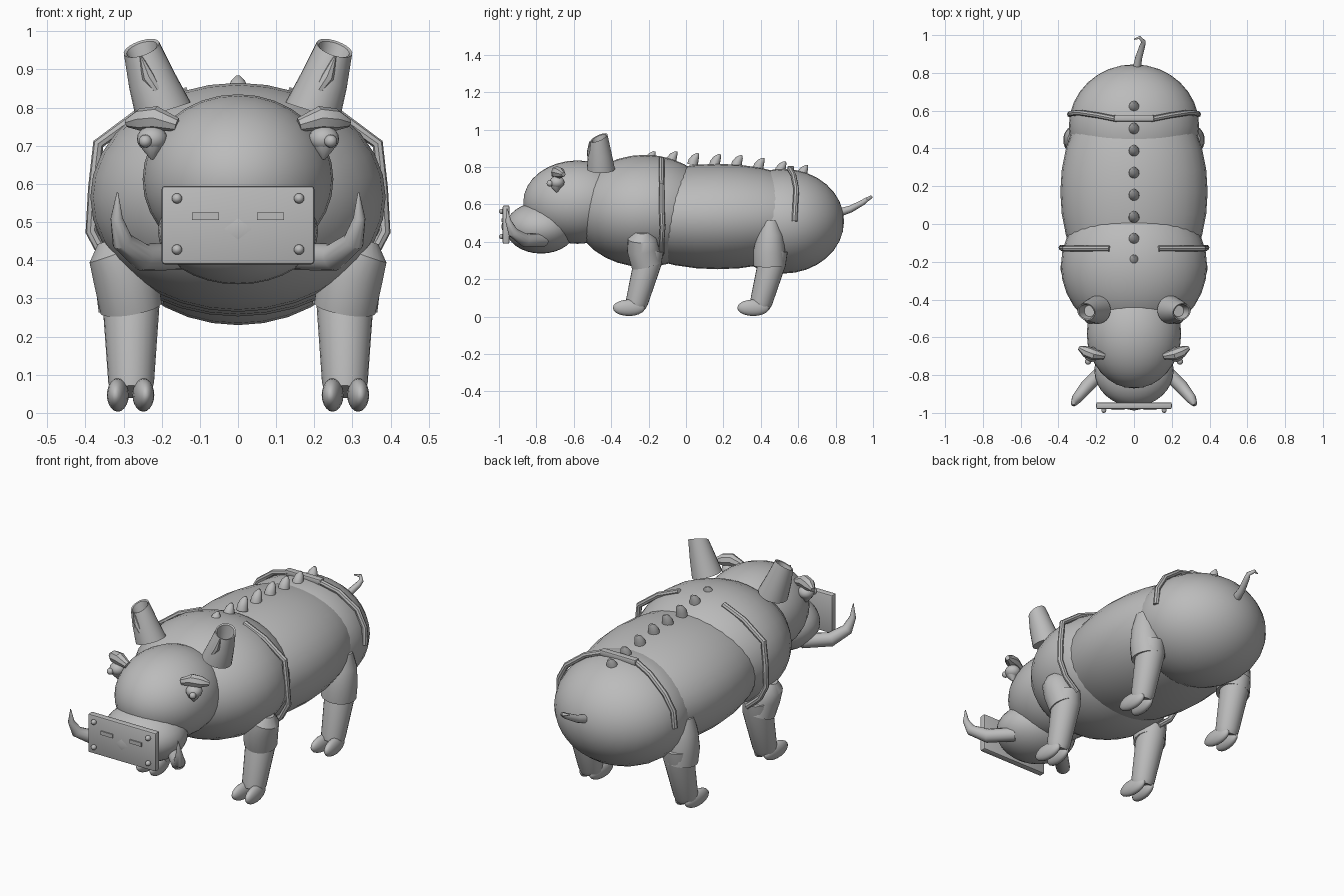
import bpy, bmesh, math
from mathutils import Vector, Matrix

grey = bpy.data.materials.new("grey")
grey.diffuse_color = (0.5, 0.5, 0.5, 1)


def finish(name, bm, mirror=False):
    bmesh.ops.recalc_face_normals(bm, faces=bm.faces[:])
    me = bpy.data.meshes.new(name)
    bm.to_mesh(me)
    bm.free()
    me.materials.append(grey)
    ob = bpy.data.objects.new(name, me)
    bpy.context.collection.objects.link(ob)
    if mirror:
        ob.modifiers.new("Mirror", 'MIRROR')
    return ob


def ball(name, loc, size, mirror=False, turn=0, seg=32):
    """Ellipsoid with its poles along y."""
    bm = bmesh.new()
    bmesh.ops.create_uvsphere(bm, u_segments=seg, v_segments=seg // 2, radius=1)
    m = (Matrix.Translation(loc) @ Matrix.Rotation(turn, 4, 'Z')
         @ Matrix.Diagonal((*size, 1)) @ Matrix.Rotation(math.pi / 2, 4, 'X'))
    bm.transform(m)
    return finish(name, bm, mirror)


def box(name, loc, size, mirror=False, bevel=0):
    bm = bmesh.new()
    bmesh.ops.create_cube(bm, size=1)
    bm.transform(Matrix.Translation(loc) @ Matrix.Diagonal((*size, 1)))
    if bevel:
        bmesh.ops.bevel(bm, geom=bm.edges[:], offset=bevel, segments=2,
                        affect='EDGES', profile=0.5)
    return finish(name, bm, mirror)


def tube(name, pts, mirror=False, seg=12, axes=None):
    """Round tube through (x, y, z, radius) points."""
    bm = bmesh.new()
    P = [Vector(p[:3]) for p in pts]
    rings = []
    for i, p in enumerate(P):
        if axes:
            d = Vector(axes[i]).normalized()
        else:
            a = (p - P[i - 1]).normalized() if i else Vector()
            b = (P[i + 1] - p).normalized() if i < len(P) - 1 else Vector()
            d = (a + b).normalized()
        if i == 0:
            u = d.orthogonal().normalized()
        u = (u - d * u.dot(d)).normalized()
        v = d.cross(u)
        rings.append([bm.verts.new(p + pts[i][3] * (u * math.cos(t) + v * math.sin(t)))
                      for t in (2 * math.pi * k / seg for k in range(seg))])
    for r, s in zip(rings, rings[1:]):
        for k in range(seg):
            n = (k + 1) % seg
            bm.faces.new((r[k], r[n], s[n], s[k]))
    bm.faces.new(rings[0])
    bm.faces.new(rings[-1])
    return finish(name, bm, mirror)


# Body masses
ball("rump", (0, 0.52, 0.51), (0.345, 0.325, 0.28))
ball("belly", (0, 0.17, 0.535), (0.39, 0.60, 0.282))
ball("chest", (0, -0.22, 0.565), (0.387, 0.38, 0.30))
ball("head", (0, -0.58, 0.612), (0.25, 0.29, 0.223))
ball("snout", (0, -0.775, 0.475), (0.21, 0.19, 0.138))

# Nose plate with rivets, nostril bars and a raised diamond
box("nose_plate", (0, -0.962, 0.492), (0.40, 0.036, 0.205), bevel=0.008)
for z in (0.428, 0.562):
    ball("rivet", (0.16, -0.985, z), (0.0135, 0.015, 0.0135), True, seg=16)
box("nostril_bar", (0.085, -0.98, 0.515), (0.07, 0.012, 0.02), True)
bm = bmesh.new()
bmesh.ops.create_cone(bm, cap_ends=True, segments=4, radius1=1, radius2=0, depth=1)
bm.transform(Matrix.Translation((0, -0.982, 0.482)) @ Matrix.Diagonal((0.055, 0.012, 0.042, 1))
             @ Matrix.Rotation(math.pi / 2, 4, 'X'))
finish("nose_diamond", bm)

# Tusks
tube("tusk", [(0.15, -0.76, 0.41, 0.036), (0.25, -0.86, 0.408, 0.036),
              (0.303, -0.925, 0.45, 0.028), (0.318, -0.95, 0.51, 0.016),
              (0.316, -0.957, 0.578, 0.002)], True)

# Eyes
ball("eyeball", (0.225, -0.69, 0.718), (0.04, 0.04, 0.034), True, seg=20)
ball("pupil", (0.243, -0.728, 0.712), (0.017, 0.017, 0.017), True, seg=16)
tube("lower_lid", [(0.225, -0.69, 0.715, 0.038), (0.225, -0.695, 0.69, 0.026),
                   (0.224, -0.69, 0.665, 0.005)], True)
tube("brow", [(0.16, -0.70, 0.755, 0.018), (0.215, -0.69, 0.772, 0.032),
              (0.255, -0.675, 0.768, 0.030), (0.29, -0.655, 0.76, 0.012)], True, seg=8)

# Hollow ears with slanted rims, and the fold inside
up, rim = (0.33, 0, 1), (0.35, -0.45, 1)
tube("ear", [(0.195, -0.455, 0.79, 0.075), (0.225, -0.46, 0.87, 0.063),
             (0.253, -0.465, 0.956, 0.049), (0.252, -0.465, 0.953, 0.042),
             (0.235, -0.46, 0.89, 0.030)], True, seg=24, axes=[up, up, rim, rim, up])
tube("ear_fold", [(0.212, -0.515, 0.845, 0.012), (0.235, -0.512, 0.88, 0.018),
                  (0.255, -0.515, 0.935, 0.003)], True, seg=8)

# Legs
for part, dy in (("front", 0), ("rear", 0.665)):
    tube(part + "_lower_leg", [(0.28, -0.27 + dy, 0.055, 0.054), (0.28, -0.262 + dy, 0.08, 0.060),
                               (0.28, -0.205 + dy, 0.29, 0.075), (0.285, -0.19 + dy, 0.36, 0.07)],
         True, seg=24)
    for x, t in ((0.248, 0.08), (0.315, -0.08)):
        ball(part + "_hoof", (x, -0.305 + dy, 0.047), (0.028, 0.086, 0.044), True, -t, seg=20)
tube("front_upper_leg", [(0.28, -0.21, 0.275, 0.082), (0.295, -0.23, 0.36, 0.086),
                         (0.318, -0.235, 0.42, 0.076), (0.33, -0.235, 0.455, 0.04)], True, seg=20)
tube("rear_upper_leg", [(0.28, 0.447, 0.275, 0.087), (0.29, 0.445, 0.35, 0.086),
                        (0.302, 0.45, 0.44, 0.07), (0.305, 0.45, 0.515, 0.045)], True, seg=20)

# Spikes along the back, leaning backward
tips = (0.885, 0.885, 0.876, 0.87, 0.865, 0.85, 0.832, 0.812)
for i, z in enumerate(tips):
    y = -0.165 + i * 0.1165
    tube("back_spike", [(0, y - 0.033, z - 0.065, 0.029), (0, y - 0.028, z - 0.04, 0.027),
                        (0, y - 0.016, z - 0.016, 0.019), (0, y - 0.004, z - 0.002, 0.006)],
         axes=[(0, 0.2, 1)] * 4, seg=14)

# Harness straps and buckle
r = 0.015
tube("front_strap", [(0.13, -0.13, 0.84, r), (0.25, -0.13, 0.79, r), (0.366, -0.13, 0.705, r),
                     (0.378, -0.13, 0.59, r), (0.385, -0.125, 0.475, r),
                     (0.345, -0.13, 0.40, r), (0.27, -0.13, 0.335, r)], True, seg=8)
tube("rear_strap", [(0.09, 0.555, 0.79, r), (0.19, 0.575, 0.755, r), (0.29, 0.59, 0.68, r),
                    (0.335, 0.585, 0.60, r), (0.34, 0.58, 0.51, r)], True, seg=8)
box("buckle", (0, 0.56, 0.79), (0.21, 0.035, 0.03), bevel=0.006)

# Curled tail
tube("tail", [(0.01, 0.80, 0.55, 0.024), (0.025, 0.88, 0.575, 0.019), (0.045, 0.945, 0.61, 0.015),
              (0.05, 0.965, 0.625, 0.012), (0.03, 0.988, 0.638, 0.009),
              (0.0, 0.978, 0.64, 0.003)])

# Smooth shading with sharp edges kept
bpy.ops.object.select_all(action='SELECT')
bpy.context.view_layer.objects.active = bpy.context.selected_objects[0]
bpy.ops.object.shade_smooth_by_angle(angle=math.radians(35))
